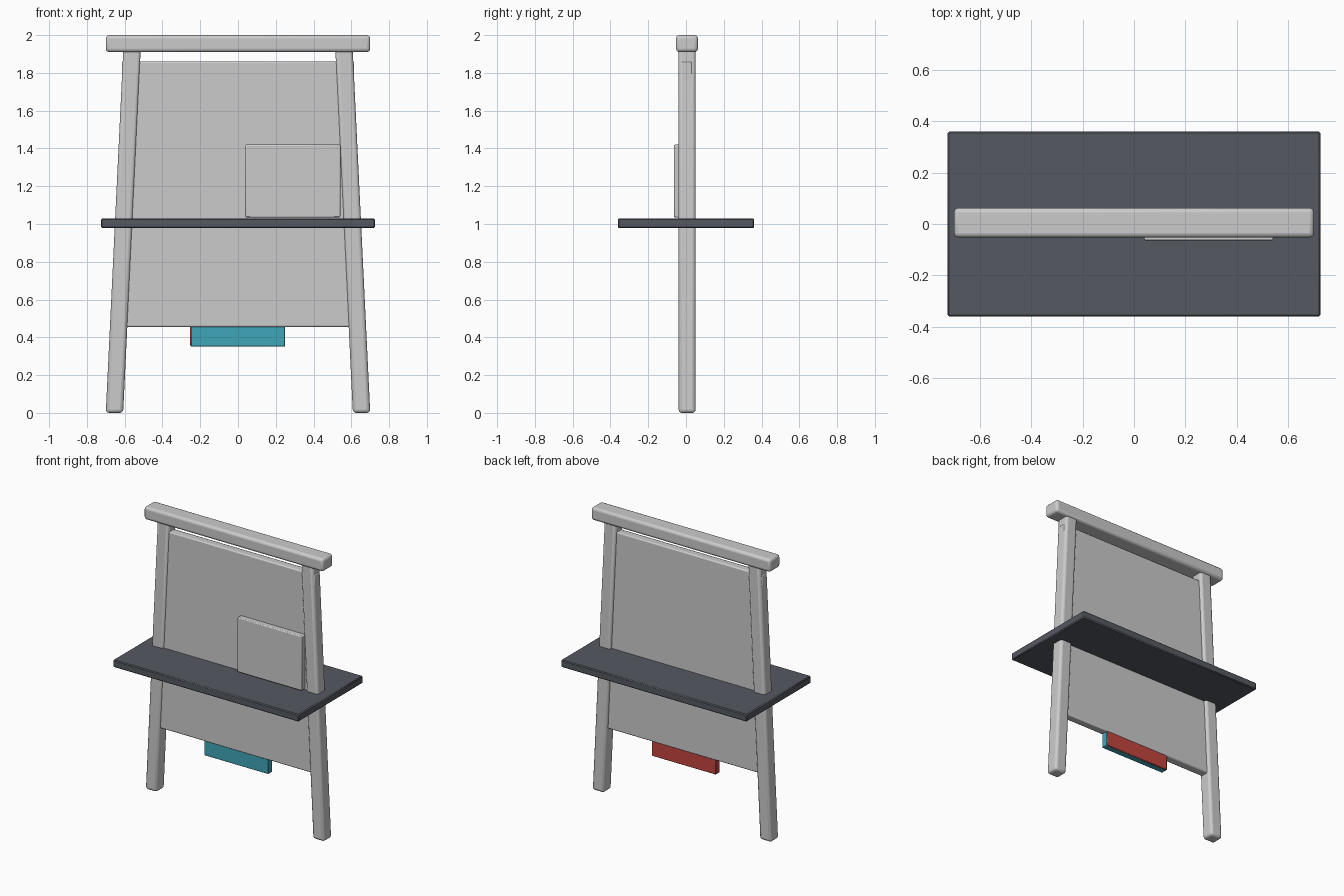
import bpy, bmesh

if "Cube" in bpy.data.objects:
    bpy.data.objects.remove(bpy.data.objects["Cube"])


def material(name, rgb):
    m = bpy.data.materials.new(name)
    m.diffuse_color = (*rgb, 1)
    m.use_nodes = True
    m.node_tree.nodes["Principled BSDF"].inputs["Base Color"].default_value = m.diffuse_color
    return m


def block(name, x, y, z, bevel, segs=1, mat=None, lean=0.0):
    """Bevelled box from (min, max) ranges; lean shifts the top along x."""
    me = bpy.data.meshes.new(name)
    bm = bmesh.new()
    bmesh.ops.create_cube(bm, size=1)
    for v in bm.verts:
        top = v.co.z > 0
        v.co = (x[v.co.x > 0] + (lean if top else 0), y[v.co.y > 0], z[top])
    bm.to_mesh(me)
    bm.free()
    ob = bpy.data.objects.new(name, me)
    bpy.context.collection.objects.link(ob)
    if mat:
        me.materials.append(mat)
    if bevel:
        mod = ob.modifiers.new("bevel", 'BEVEL')
        mod.width, mod.segments = bevel, segs
        bpy.ops.object.select_all(action='DESELECT')
        ob.select_set(True)
        bpy.context.view_layer.objects.active = ob
        bpy.ops.object.shade_smooth_by_angle()
    return ob


dark = material("dark_shelf", (0.09, 0.10, 0.12))
teal = material("teal", (0.05, 0.38, 0.48))
red = material("red", (0.55, 0.06, 0.05))

# Top beam
block("top_beam", (-0.70, 0.70), (-0.053, 0.063), (1.91, 2.0), 0.018, 3)

# Leaning legs, running up into the beam
for side, s in (("left", -1), ("right", 1)):
    block(side + "_leg", tuple(sorted((s * 0.608, s * 0.70))), (-0.039, 0.051),
          (0.0, 1.95), 0.018, 3, lean=-s * 0.094)

# Large board set between the legs
block("board", (-0.615, 0.615), (-0.026, 0.032), (0.455, 1.86), 0.008, 2)

# Shelf passing through the board
block("shelf", (-0.725, 0.725), (-0.36, 0.36), (0.978, 1.03), 0.006, 1, dark)

# Small notice panel on the front
block("notice_panel", (0.038, 0.542), (-0.064, -0.015), (1.035, 1.42), 0.006, 2)

# Two coloured blocks sharing the space under the board
block("front_block", (-0.25, 0.25), (-0.019, 0.027), (0.352, 0.46), 0.003, 1, teal)
block("back_block", (-0.253, 0.248), (-0.017, 0.029), (0.353, 0.46), 0.003, 1, red)
